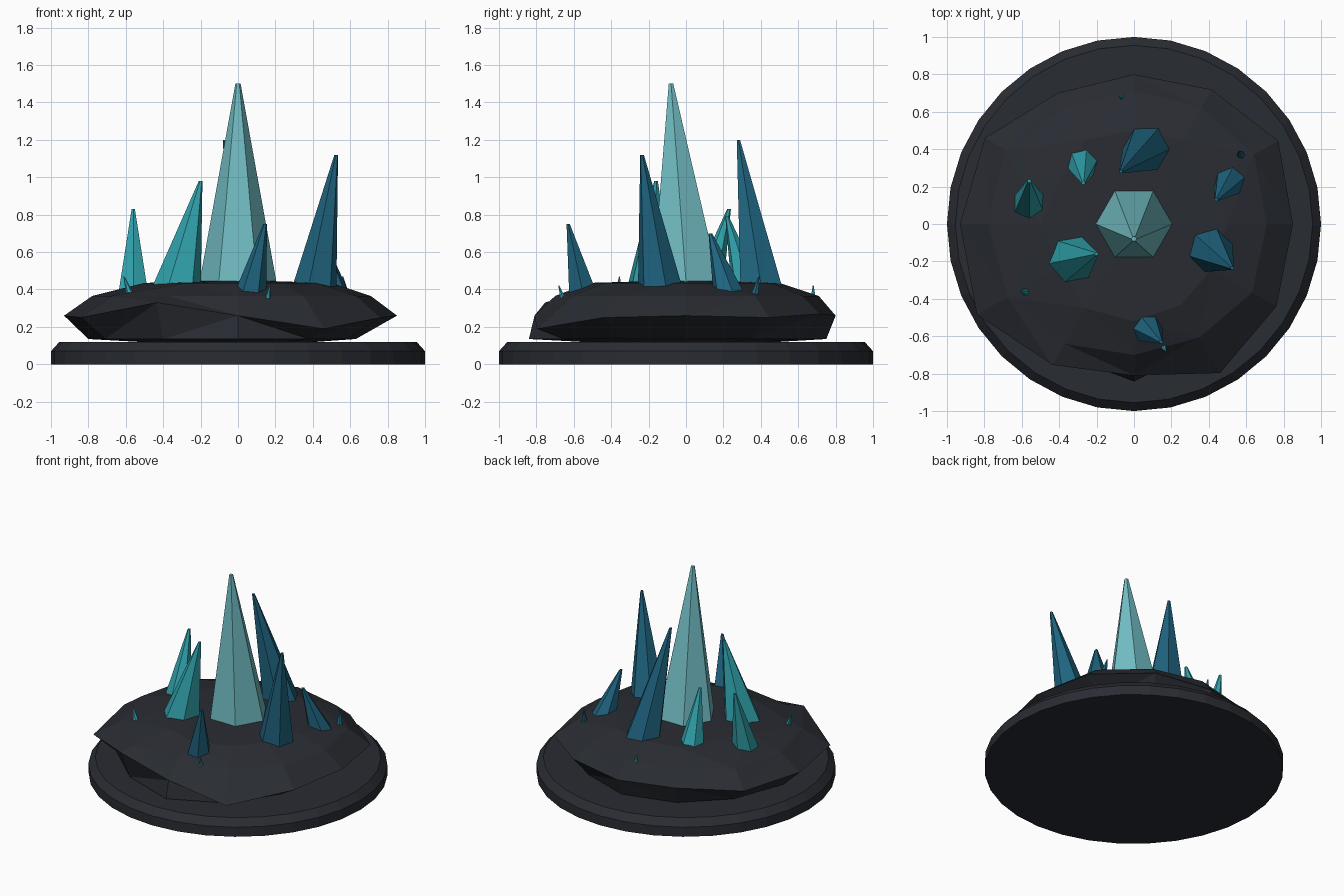
import bpy, bmesh
from math import sin, cos, pi, radians
from mathutils import Vector

if "Cube" in bpy.data.objects:
    bpy.data.objects.remove(bpy.data.objects["Cube"])


def material(name, rgb):
    m = bpy.data.materials.new(name)
    m.diffuse_color = (*rgb, 1)
    m.use_nodes = True
    m.node_tree.nodes["Principled BSDF"].inputs["Base Color"].default_value = m.diffuse_color
    return m


STONE = material("dark_stone", (0.022, 0.025, 0.032))
PALE = material("pale_crystal", (0.17, 0.52, 0.56))
TEAL = material("teal_crystal", (0.03, 0.36, 0.41))
BLUE = material("blue_crystal", (0.014, 0.13, 0.22))


def loft(name, rings, mat, bottom=None, top=None, triangulate=False):
    """Skin a stack of equal-length point rings; ends are capped or fanned to a point."""
    bm = bmesh.new()
    rows = [[bm.verts.new(p) for p in ring] for ring in rings]
    n = len(rows[0])
    for a, b in zip(rows, rows[1:]):
        for i in range(n):
            j = (i + 1) % n
            bm.faces.new((a[i], a[j], b[j], b[i]))
    for row, apex in ((rows[0], bottom), (rows[-1], top)):
        if apex is None:
            bm.faces.new(row)
        else:
            v = bm.verts.new(apex)
            for i in range(n):
                bm.faces.new((row[i], row[(i + 1) % n], v))
    if triangulate:
        bmesh.ops.triangulate(bm, faces=bm.faces[:])
    bmesh.ops.recalc_face_normals(bm, faces=bm.faces[:])
    mesh = bpy.data.meshes.new(name)
    bm.to_mesh(mesh)
    bm.free()
    mesh.materials.append(mat)
    ob = bpy.data.objects.new(name, mesh)
    bpy.context.collection.objects.link(ob)
    return ob


def circle(r, z, n, cx=0, cy=0, turn=0):
    return [(cx + r * cos(turn + 2 * pi * i / n), cy + r * sin(turn + 2 * pi * i / n), z)
            for i in range(n)]


# Round plinth with a chamfered rim
loft("plinth", [circle(1, 0, 32), circle(1, 0.07, 32), circle(0.955, 0.12, 32)], STONE)

# Irregular faceted rock: radius at every 30 degrees for each level
low = [.63, .70, .72, .75, .75, .76, .80, .82, .80, .84, .76, .68]
mid = [.85, .89, .83, .80, .81, .92, .93, .97, .87, .81, .92, .88]
mid_z = [.26, .25, .27, .26, .27, .26, .26, .25, .33, .26, .19, .25]
high = [.71, .74, .72, .71, .72, .79, .78, .78, .74, .70, .70, .73]
crown = [.50, .47, .52, .50, .52, .46, .50, .46, .52, .52, .50, .48]


def rock_ring(radii, heights):
    return [(r * cos(i * pi / 6), r * sin(i * pi / 6), z)
            for i, (r, z) in enumerate(zip(radii, heights))]


loft("rock", [rock_ring(low, [.135] * 12), rock_ring(mid, mid_z),
              rock_ring(high, [.365] * 12), rock_ring(crown, [.435] * 12)],
     STONE, bottom=(0, 0, 0.09), top=(0, 0, 0.45), triangulate=True)


def crystal(name, base, r, tip, mat, turn=0, tip_r=0.01, sink=0.06):
    """Leaning six-sided spike; base is where it meets the rock."""
    b, t = Vector(base), Vector(tip)
    root = b - (t - b) * (sink / (t.z - b.z))
    rings = [circle(r * 1.04, root.z, 6, root.x, root.y, radians(turn)),
             circle(tip_r, t.z, 6, t.x, t.y, radians(turn))]
    loft(name, rings, mat)


# Large central crystal
crystal("main_crystal", (0, 0, .44), .208, (0, -.08, 1.5), PALE, 0, .014)

# Ring of leaning crystals
crystal("front_left_crystal", (-.33, -.19, .41), .14, (-.2, -.16, .98), TEAL, 10)
crystal("back_left_crystal", (-.275, .32, .43), .09, (-.27, .22, .79), TEAL, 15)
crystal("left_crystal", (-.56, .11, .40), .095, (-.56, .23, .83), TEAL, 30)
crystal("back_crystal", (.065, .40, .43), .13, (-.07, .28, 1.2), BLUE, 0)
crystal("right_crystal", (.41, -.14, .425), .125, (.525, -.235, 1.12), BLUE, 15)
crystal("back_right_crystal", (.505, .22, .41), .09, (.44, .13, .70), BLUE, 15)
crystal("front_crystal", (.07, -.555, .40), .09, (.145, -.63, .75), BLUE, 0)

# Tiny shards near the rim
crystal("left_shard", (-.575, -.365, .37), .027, (-.61, -.355, .47), TEAL, 0, .003, .03)
crystal("front_shard", (.16, -.66, .36), .02, (.17, -.68, .42), TEAL, 0, .003, .03)
crystal("right_shard", (.57, .37, .385), .025, (.56, .39, .47), BLUE, 0, .003, .03)
crystal("back_shard", (-.065, .68, .36), .02, (-.075, .68, .42), TEAL, 0, .003, .03)
